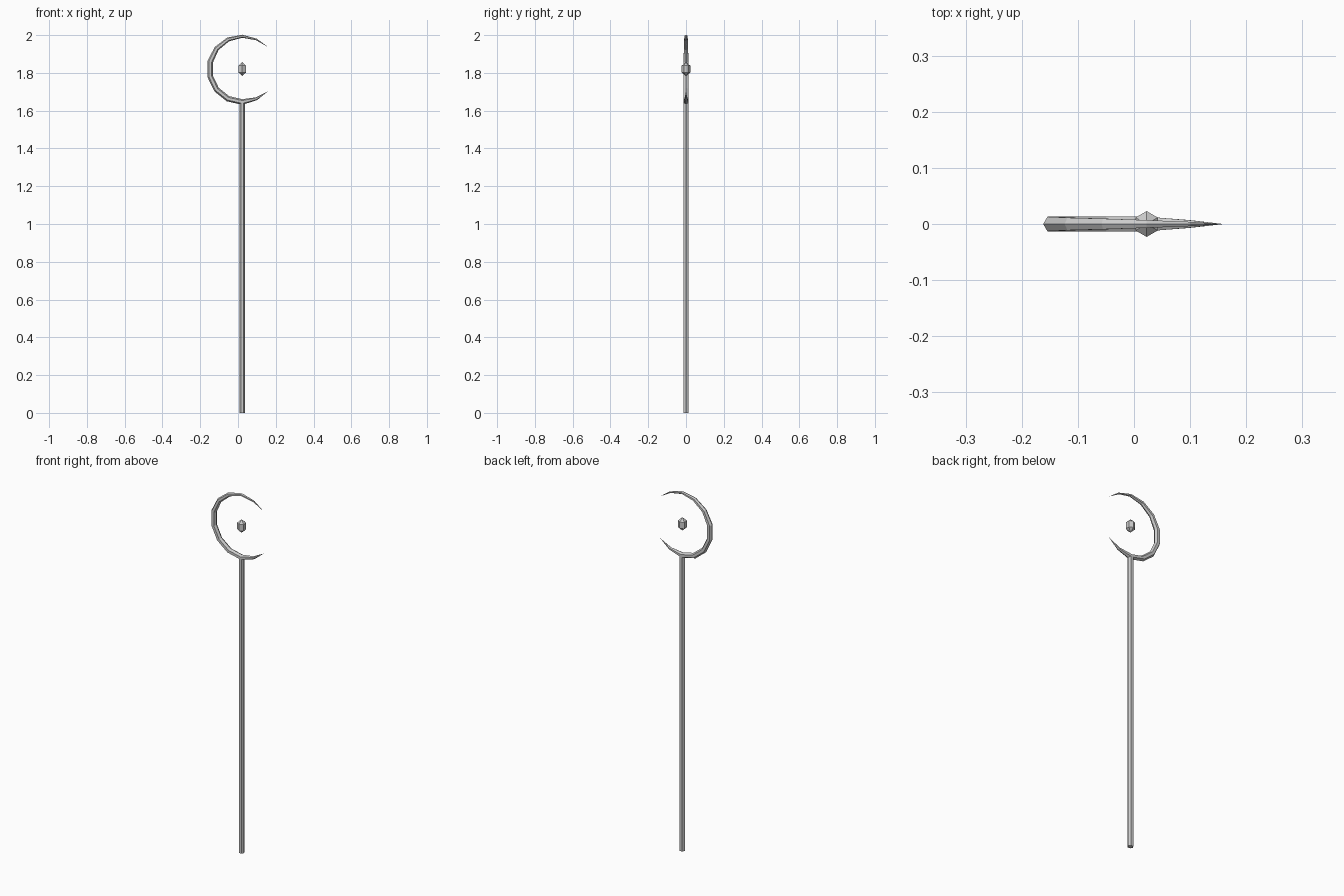
import bpy, bmesh, math
from mathutils import Vector

if "Cube" in bpy.data.objects:
    bpy.data.objects.remove(bpy.data.objects["Cube"])

CX, CZ = 0.0225, 1.82   # staff axis and crescent centre


def loft(name, sections):
    """Bridge equal-length closed sections and cap both ends."""
    bm = bmesh.new()
    rings = [[bm.verts.new(p) for p in s] for s in sections]
    n = len(rings[0])
    for a, b in zip(rings, rings[1:]):
        for i in range(n):
            j = (i + 1) % n
            bm.faces.new((a[i], a[j], b[j], b[i]))
    bm.faces.new(rings[0])
    bm.faces.new(rings[-1])
    bmesh.ops.remove_doubles(bm, verts=bm.verts, dist=0.0004)
    bmesh.ops.recalc_face_normals(bm, faces=bm.faces)
    me = bpy.data.meshes.new(name)
    bm.to_mesh(me)
    bm.free()
    ob = bpy.data.objects.new(name, me)
    bpy.context.collection.objects.link(ob)
    return ob


def hexagon(centre, u, v, r):
    return [centre + r * (math.cos(k * math.pi / 3) * u + math.sin(k * math.pi / 3) * v)
            for k in range(6)]


X, Y = Vector((1, 0, 0)), Vector((0, 1, 0))

# Hexagonal shaft
loft("shaft", [hexagon(Vector((CX, 0, z)), X, Y, 0.015) for z in (0, 1.642)])

# Crescent: open 14-sided ring with pointed ends
radii = [0, 0.0045, 0.008, 0.011, 0.013, 0.015, 0.015, 0.015, 0.015, 0.015, 0.008, 0]
sections = []
for k, r in enumerate(radii):
    a = math.radians(360 / 14 * (k + 1.5))
    out = Vector((math.cos(a), 0, math.sin(a)))
    centre = Vector((CX, 0, CZ)) + 0.174 * out
    if r == 0:
        centre.x += 0.001
        centre.z += math.copysign(0.008, out.z)
    sections.append(hexagon(centre, out, Y, max(r, 0.0001)))
loft("crescent", sections)

# Floating gem: hexagonal prism with pointed ends
gem = [(1.783, 0.0001), (1.802, 0.023), (1.838, 0.023), (1.857, 0.0001)]
loft("gem", [hexagon(Vector((CX, 0, z)), Y, X, r) for z, r in gem])
